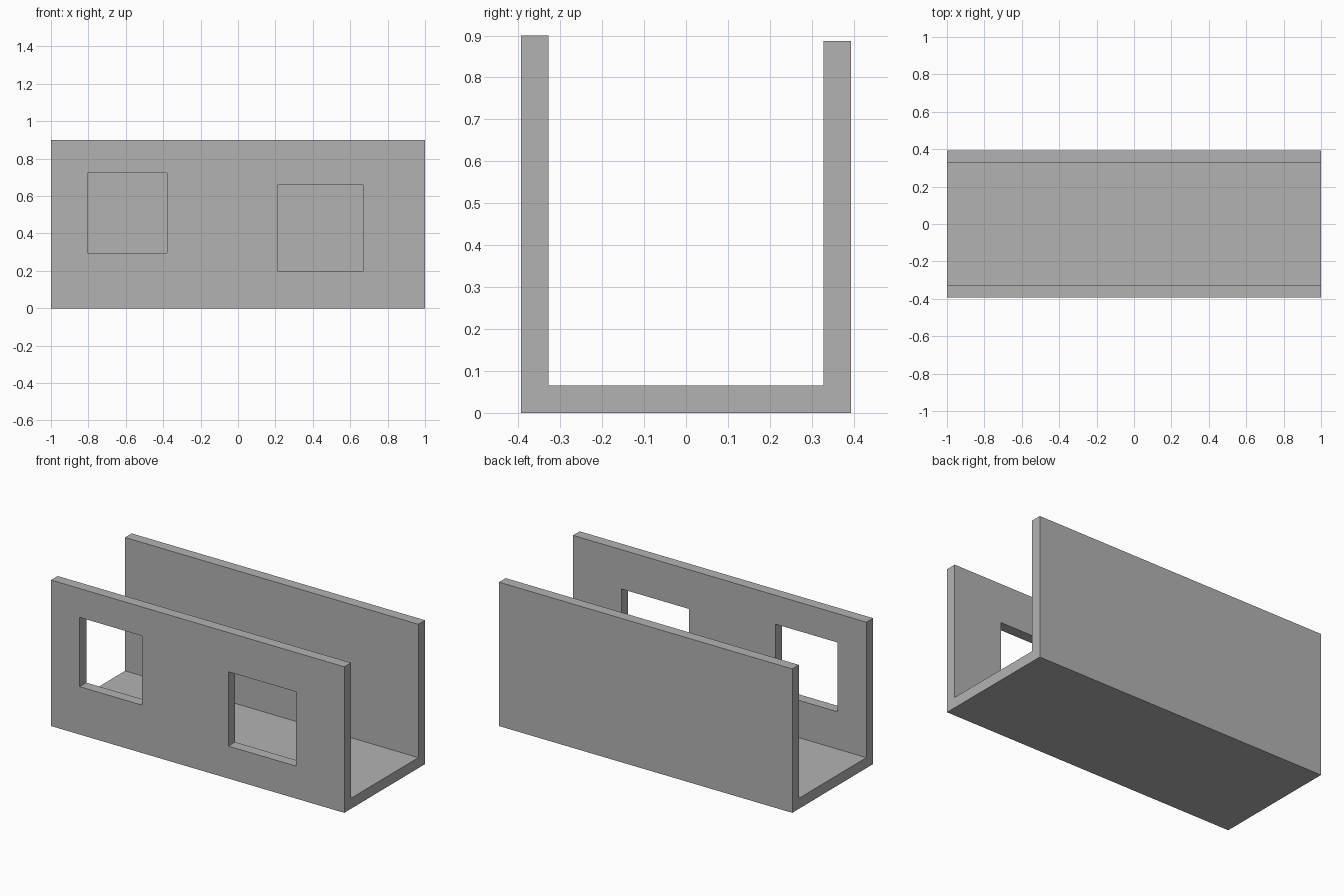
import bpy
import bmesh

default_cube = bpy.data.objects.get("Cube")
if default_cube:
    bpy.data.objects.remove(default_cube, do_unlink=True)

# Plain grey finish
grey = bpy.data.materials.new("plain_grey")
grey.use_nodes = True
GREY = (0.45, 0.45, 0.45, 1.0)
grey.diffuse_color = GREY
grey.node_tree.nodes["Principled BSDF"].inputs["Base Color"].default_value = GREY


def extrude_profile(name, profile, x_min, x_max):
    """Extrude a closed (y, z) outline along x."""
    bm = bmesh.new()
    face = bm.faces.new([bm.verts.new((x_min, y, z)) for y, z in profile])
    result = bmesh.ops.extrude_face_region(bm, geom=[face])
    moved = [v for v in result["geom"] if isinstance(v, bmesh.types.BMVert)]
    bmesh.ops.translate(bm, verts=moved, vec=(x_max - x_min, 0, 0))
    bmesh.ops.recalc_face_normals(bm, faces=bm.faces)
    mesh = bpy.data.meshes.new(name)
    bm.to_mesh(mesh)
    bm.free()
    mesh.materials.append(grey)
    obj = bpy.data.objects.new(name, mesh)
    bpy.context.scene.collection.objects.link(obj)
    return obj


# Open channel: floor, taller front wall, slightly lower back wall
OUTER, INNER = 0.393, 0.328
FLOOR, FRONT_TOP, BACK_TOP = 0.065, 0.9, 0.887
channel = extrude_profile("channel_body", [
    (-OUTER, 0), (OUTER, 0), (OUTER, BACK_TOP), (INNER, BACK_TOP),
    (INNER, FLOOR), (-INNER, FLOOR), (-INNER, FRONT_TOP), (-OUTER, FRONT_TOP),
], -1, 1)

# Two square windows through the front wall: x range, z range
windows = {
    "right_window_cutter": (-0.805, -0.38, 0.295, 0.722),
    "left_window_cutter": (0.21, 0.67, 0.2, 0.658),
}
for name, (x0, x1, z0, z1) in windows.items():
    y0, y1 = -OUTER - 0.1, -INNER + 0.1
    cutter = extrude_profile(name, [(y0, z0), (y1, z0), (y1, z1), (y0, z1)], x0, x1)
    cutter.hide_render = True
    cutter.hide_viewport = True
    cutter.display_type = 'WIRE'
    cut = channel.modifiers.new(name, 'BOOLEAN')
    cut.operation = 'DIFFERENCE'
    cut.solver = 'EXACT'
    cut.object = cutter
